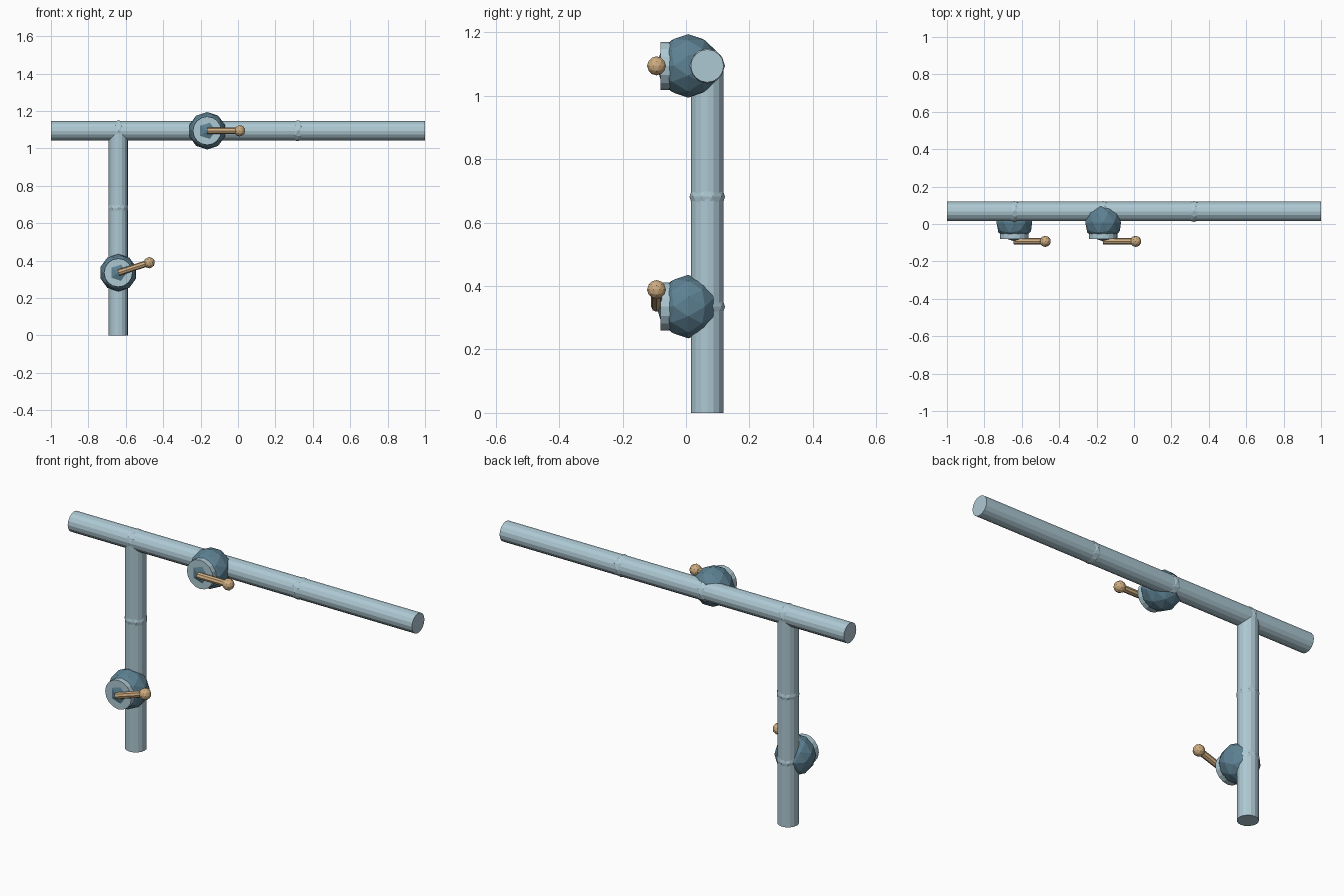
import bpy, math
from mathutils import Vector

if "Cube" in bpy.data.objects:
    bpy.data.objects.remove(bpy.data.objects["Cube"])


def material(name, rgb):
    m = bpy.data.materials.new(name)
    m.diffuse_color = (*rgb, 1)
    m.use_nodes = True
    m.node_tree.nodes["Principled BSDF"].inputs["Base Color"].default_value = m.diffuse_color
    return m


PIPE = material("pale blue metal", (0.42, 0.58, 0.65))
BODY = material("dark blue metal", (0.11, 0.22, 0.29))
GRIP = material("tan handle", (0.62, 0.42, 0.22))


def rod(name, a, b, radius, sides, mat):
    """Flat-shaded cylinder between two points."""
    a, b = Vector(a), Vector(b)
    d = b - a
    bpy.ops.mesh.primitive_cylinder_add(vertices=sides, radius=radius, depth=d.length,
                                        location=(a + b) / 2)
    ob = bpy.context.object
    ob.rotation_euler = d.to_track_quat('Z', 'Y').to_euler()
    ob.name = name
    ob.data.materials.append(mat)


def ball(name, loc, radius, mat, rot=(0, 0, 0)):
    """Low-poly sphere."""
    bpy.ops.mesh.primitive_ico_sphere_add(subdivisions=2, radius=radius,
                                          location=loc, rotation=rot)
    ob = bpy.context.object
    ob.name = name
    ob.data.materials.append(mat)


PX, PY, PZ = -0.64, 0.067, 1.094   # pipe junction
R = 0.052

# Pipes
rod("horizontal_pipe", (-1, PY, PZ), (1, PY, PZ), R, 16, PIPE)
rod("vertical_pipe", (PX, PY, 0), (PX, PY, PZ), R, 16, PIPE)

# Weld joints, slightly proud of the pipes
for i, (x, z) in enumerate([(PX, PZ), (-0.165, PZ), (0.32, PZ), (PX, 0.682), (PX, 0.335)]):
    ball(f"pipe_joint_{i + 1}", (x, PY, z), 0.056, PIPE)


# Valves: round body, front cap and lever with knob
def valve(name, x, z, angle):
    ball(name + "_body", (x, 0.007, z), 0.1, BODY, (math.pi / 2, 0, 0))
    rod(name + "_cap", (x, -0.04, z), (x, -0.08, z), 0.076, 16, PIPE)
    start = Vector((x, -0.093, z))
    end = start + Vector((math.cos(angle), 0, math.sin(angle))) * 0.174
    rod(name + "_lever", start, end, 0.017, 8, GRIP)
    ball(name + "_knob", end, 0.03, GRIP)


valve("upper_valve", -0.165, PZ, 0)
valve("lower_valve", PX, 0.335, math.radians(18))
